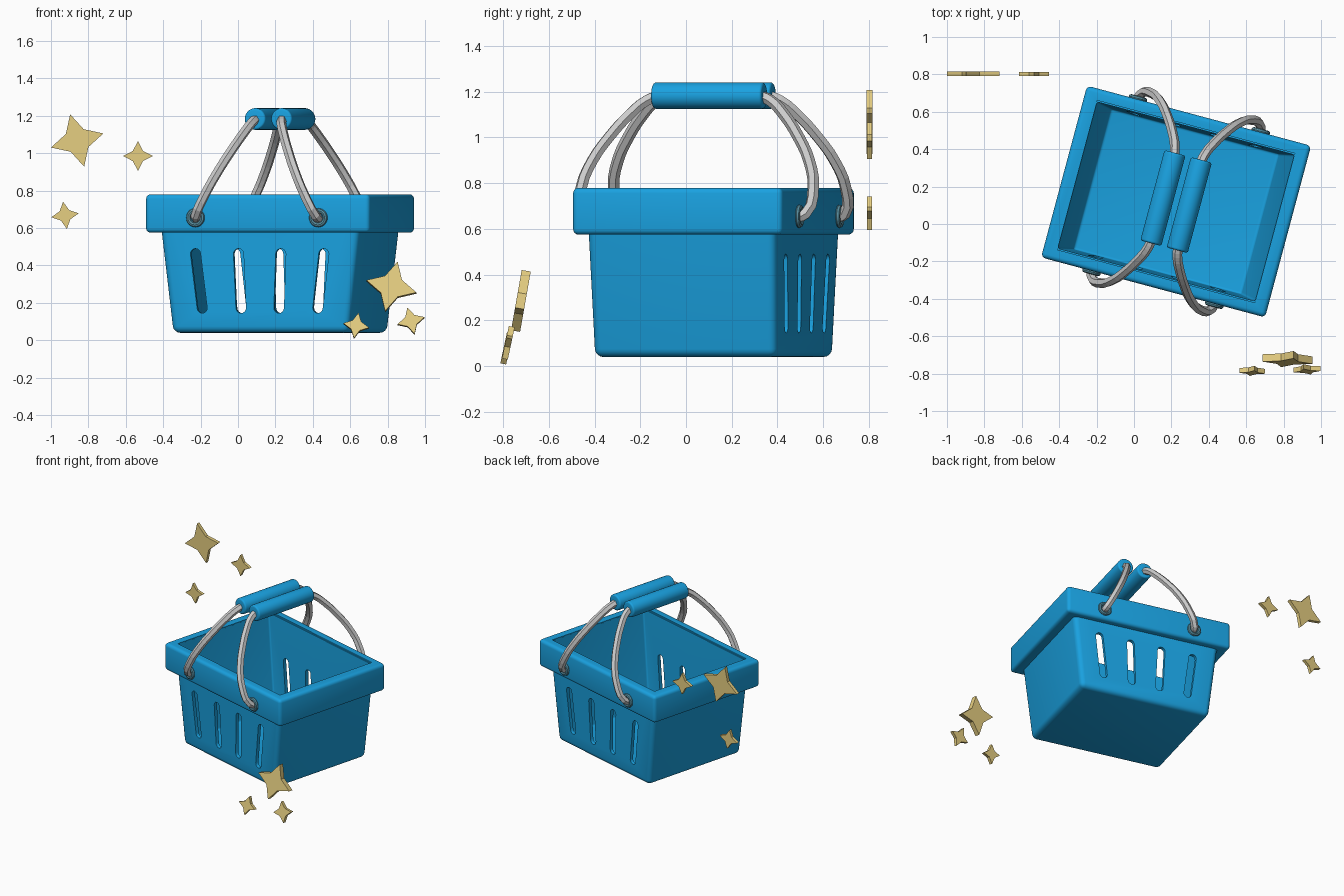
import bpy, bmesh, math
from mathutils import Matrix, Vector

if "Cube" in bpy.data.objects:
    bpy.data.objects.remove(bpy.data.objects["Cube"])

# Basket frame: modelled straight, then turned 15 degrees and moved off centre
PLACE = Matrix.Translation((0.225, 0.12, 0)) @ Matrix.Rotation(math.radians(-15), 4, 'Z')


def material(name, rgb):
    m = bpy.data.materials.new(name)
    m.diffuse_color = (*rgb, 1)
    m.use_nodes = True
    m.node_tree.nodes["Principled BSDF"].inputs["Base Color"].default_value = m.diffuse_color
    return m


BLUE = material("blue_plastic", (0.01, 0.36, 0.75))
TEAL = material("dark_teal", (0.10, 0.28, 0.36))
YELLOW = material("pale_gold", (0.79, 0.62, 0.22))


def to_object(name, bm, mat=None):
    bmesh.ops.recalc_face_normals(bm, faces=bm.faces)
    me = bpy.data.meshes.new(name)
    bm.to_mesh(me)
    bm.free()
    ob = bpy.data.objects.new(name, me)
    bpy.context.collection.objects.link(ob)
    if mat:
        me.materials.append(mat)
    return ob


def activate(ob):
    bpy.ops.object.select_all(action='DESELECT')
    ob.select_set(True)
    bpy.context.view_layer.objects.active = ob


def finish(ob, place=True):
    activate(ob)
    bpy.ops.object.shade_smooth_by_angle(angle=math.radians(35))
    if place:
        ob.matrix_world = PLACE @ ob.matrix_world


def frustum(lo, hi, z0, z1):
    bm = bmesh.new()
    bmesh.ops.create_cube(bm, size=2)
    for v in bm.verts:
        h, z = (hi, z1) if v.co.z > 0 else (lo, z0)
        v.co = (v.co.x * h[0], v.co.y * h[1], z)
    return bm


def bevel(bm, edges, width):
    bmesh.ops.bevel(bm, geom=edges, offset=width, segments=4, profile=0.5, affect='EDGES')


def cut(ob, cutter):
    cutter.hide_render = True
    mod = ob.modifiers.new("cut", 'BOOLEAN')
    mod.object = cutter
    mod.solver = 'EXACT'
    activate(ob)
    bpy.ops.object.modifier_apply(modifier=mod.name)
    bpy.data.objects.remove(cutter)


def prism(bm, outline, y0, y1):
    """Extrude an outline of (x, z) points along y."""
    a = [bm.verts.new((x, y0, z)) for x, z in outline]
    b = [bm.verts.new((x, y1, z)) for x, z in outline]
    n = len(a)
    bm.faces.new(a)
    bm.faces.new(b[::-1])
    for i in range(n):
        bm.faces.new((a[i], b[i], b[(i + 1) % n], a[(i + 1) % n]))


# Tapered open tub
bm = frustum((0.487, 0.413), (0.571, 0.43), 0.04, 0.77)
top = [f for f in bm.faces if all(v.co.z > 0.7 for v in f.verts)]
bmesh.ops.delete(bm, geom=top, context='FACES_ONLY')
bevel(bm, [e for e in bm.edges if min(v.co.z for v in e.verts) < 0.1], 0.035)
body = to_object("basket_body", bm, BLUE)
shell = body.modifiers.new("wall", 'SOLIDIFY')
shell.thickness = 0.025
shell.offset = -1
activate(body)
bpy.ops.object.modifier_apply(modifier=shell.name)

# Fanned slots through front and back walls
bm = bmesh.new()
R = 0.028
for xt, xb in ((-0.355, -0.32), (-0.117, -0.105), (0.117, 0.105), (0.355, 0.32)):
    outline = []
    for i in range(9):
        a = math.pi * i / 8
        outline.append((xt + R * math.cos(a), 0.462 + R * math.sin(a)))
    for i in range(9):
        a = math.pi + math.pi * i / 8
        outline.append((xb + R * math.cos(a), 0.173 + R * math.sin(a)))
    prism(bm, outline, -0.7, 0.7)
cut(body, to_object("slot_cutter", bm))
finish(body)

# Rim band around the top
bm = frustum((0.62, 0.475), (0.62, 0.475), 0.575, 0.78)
bevel(bm, bm.edges[:], 0.024)
rim = to_object("rim_band", bm, BLUE)
cut(rim, to_object("rim_cutter", frustum((0.547, 0.413), (0.547, 0.413), 0.4, 1)))
finish(rim)

# Folding handles: wire arch, grip and pivot rings, mirrored left and right
ARC = [(-0.46, 0.65), (-0.505, 0.665), (-0.525, 0.78), (-0.49, 0.90), (-0.43, 1.00),
       (-0.35, 1.10), (-0.28, 1.162), (-0.22, 1.182)]
for side, label in ((-1, "left"), (1, "right")):
    path = [(side * (0.34 - 0.267 * (z - 0.65) / 0.53), y, z) for y, z in ARC]
    path += [(x, -y, z) for x, y, z in reversed(path)]
    cu = bpy.data.curves.new(label + "_handle_wire", 'CURVE')
    cu.dimensions = '3D'
    cu.bevel_depth = 0.026
    cu.bevel_resolution = 1
    cu.resolution_u = 3
    cu.use_fill_caps = True
    sp = cu.splines.new('BEZIER')
    sp.bezier_points.add(len(path) - 1)
    for p, co in zip(sp.bezier_points, path):
        p.co = co
        p.handle_left_type = p.handle_right_type = 'AUTO'
    sp.use_smooth = False
    wire = bpy.data.objects.new(label + "_handle_wire", cu)
    bpy.context.collection.objects.link(wire)
    wire.matrix_world = PLACE

    turn = Matrix.Rotation(math.pi / 2, 4, 'X')
    bm = bmesh.new()
    bmesh.ops.create_cone(bm, cap_ends=True, segments=32, radius1=0.058, radius2=0.058,
                          depth=0.5, matrix=Matrix.Translation((side * 0.073, 0, 1.183)) @ turn)
    bevel(bm, [e for e in bm.edges if abs(e.verts[0].co.y - e.verts[1].co.y) < 0.1], 0.012)
    finish(to_object(label + "_grip", bm, BLUE))

    for end, where in ((-1, "front"), (1, "back")):
        bpy.ops.mesh.primitive_torus_add(major_radius=0.038, minor_radius=0.013,
                                         major_segments=28, minor_segments=8,
                                         location=(side * 0.34, end * 0.48, 0.655),
                                         rotation=(math.pi / 2, 0, 0))
        ring = bpy.context.object
        ring.name = f"{label}_{where}_pivot_ring"
        ring.data.materials.append(TEAL)
        bpy.context.view_layer.update()
        finish(ring)


# Four-pointed sparkles: centre, radius, roll, lean, thickness
STARS = [((-0.86, 0.803, 1.068), 0.145, 15, 0, 0.026),
         ((-0.535, 0.803, 0.985), 0.08, 0, 0, 0.022),
         ((-0.925, 0.803, 0.668), 0.074, 8, 0, 0.022),
         ((0.82, -0.722, 0.285), 0.138, -14, -10, 0.04),
         ((0.632, -0.785, 0.077), 0.07, -10, -12, 0.026),
         ((0.925, -0.777, 0.102), 0.075, 15, -12, 0.026)]
for i, (centre, r, roll, lean, thick) in enumerate(STARS):
    bm = bmesh.new()
    outline = []
    for k in range(8):
        a = math.radians(roll + 45 * k)
        d = r if k % 2 == 0 else r * 0.48
        outline.append((d * math.cos(a), d * math.sin(a)))
    prism(bm, outline, -thick / 2, thick / 2)
    star = to_object(f"sparkle_{i + 1}", bm, YELLOW)
    star.matrix_world = Matrix.Translation(centre) @ Matrix.Rotation(math.radians(lean), 4, 'X')
